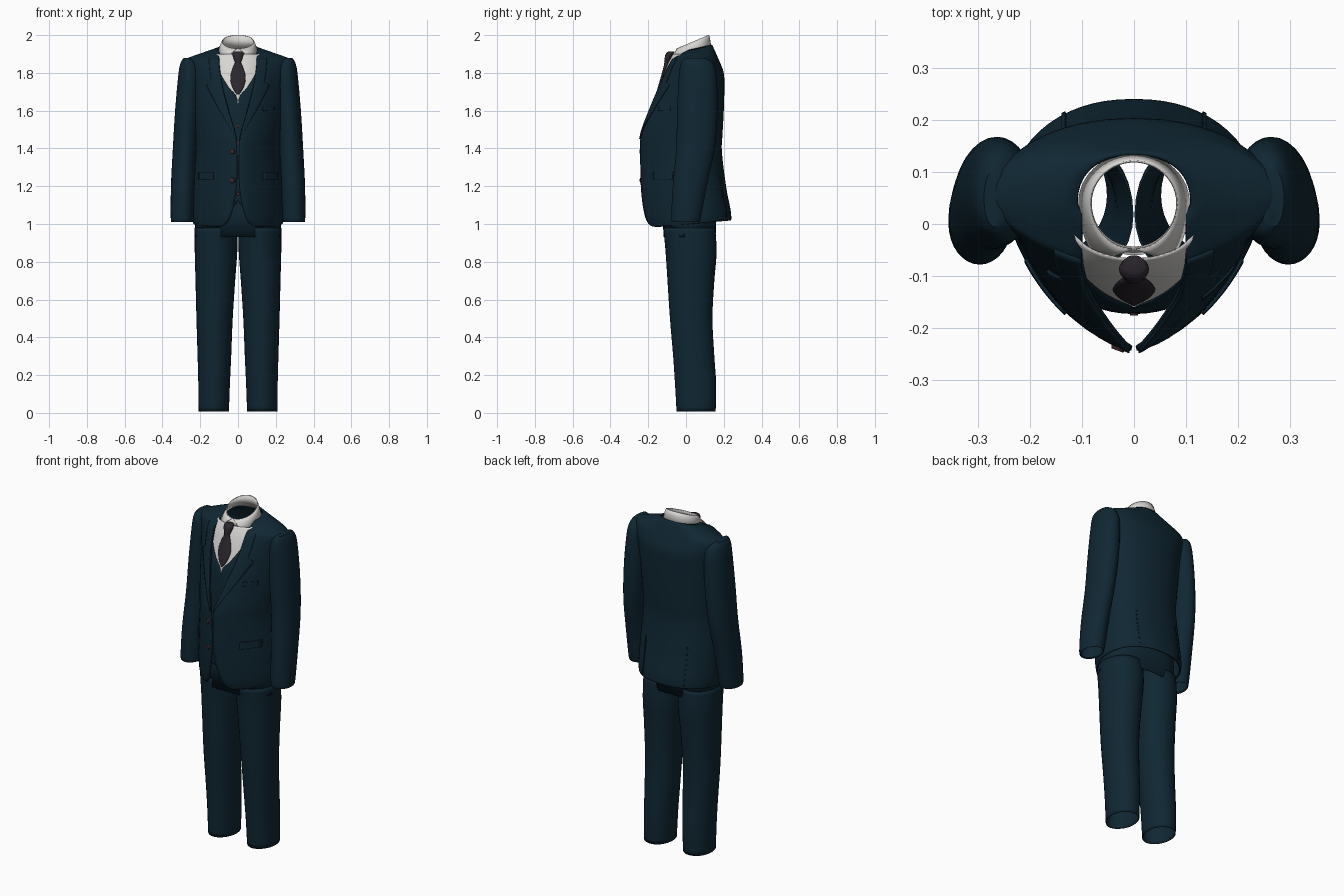
import bpy, bmesh, math
from mathutils import Matrix, Vector

if "Cube" in bpy.data.objects:
    bpy.data.objects.remove(bpy.data.objects["Cube"], do_unlink=True)


def material(name, r, g, b):
    m = bpy.data.materials.new(name)
    m.use_nodes = True
    m.diffuse_color = (r, g, b, 1)
    node = m.node_tree.nodes["Principled BSDF"]
    node.inputs["Base Color"].default_value = (r, g, b, 1)
    node.inputs["Roughness"].default_value = 0.8
    return m


navy = material("navy cloth", 0.005, 0.02, 0.033)
white = material("white cotton", 0.68, 0.67, 0.65)
charcoal = material("charcoal silk", 0.025, 0.02, 0.027)
brown = material("brown horn", 0.05, 0.024, 0.024)


def finish(bm, name, mat, thick=0.0, mirror=False):
    mesh = bpy.data.meshes.new(name)
    bm.to_mesh(mesh)
    bm.free()
    ob = bpy.data.objects.new(name, mesh)
    bpy.context.collection.objects.link(ob)
    mesh.materials.append(mat)
    if mirror:
        mod = ob.modifiers.new("mirror", "MIRROR")
        mod.merge_threshold = 0.002
    if thick:
        ob.modifiers.new("cloth", "SOLIDIFY").thickness = thick
    bpy.ops.object.select_all(action="DESELECT")
    ob.select_set(True)
    bpy.context.view_layer.objects.active = ob
    bpy.ops.object.shade_smooth_by_angle(angle=math.radians(40))
    return ob


def loft(name, rings, mat, closed=True, caps=False, **kw):
    bm = bmesh.new()
    grid = [[bm.verts.new(p) for p in ring] for ring in rings]
    n = len(rings[0])
    for a, b in zip(grid, grid[1:]):
        for j in range(n if closed else n - 1):
            k = (j + 1) % n
            bm.faces.new((a[j], a[k], b[k], b[j]))
    if caps:
        bm.faces.new(grid[-1])
        if caps == "both":
            bm.faces.new(grid[0][::-1])
    return finish(bm, name, mat, **kw)


def smooth_rows(rows, steps=4):
    """Catmull-Rom resampling of a table of section rows."""
    out = []
    for i in range(len(rows) - 1):
        a, b, c, d = (rows[min(max(i + k, 0), len(rows) - 1)] for k in (-1, 0, 1, 2))
        for s in range(steps):
            t = s / steps
            out.append([q + t / 2 * (r - p + t * (2*p - 5*q + 4*r - u + t * (3*(q - r) + u - p)))
                        for p, q, r, u in zip(a, b, c, d)])
    return out + [list(rows[-1])]


def power(v, e):
    return math.copysign(abs(v) ** e, v)


def section(w, yf, ym, yb, t, pf=2.0, pb=2.0):
    """Point on an egg-shaped outline; t runs front, +x side, back."""
    front = math.cos(t) > 0
    e = 2 / (pf if front else pb)
    depth = ym - yf if front else yb - ym
    return w * power(math.sin(t), e), ym - depth * power(math.cos(t), e)


def around(n=32):
    return [2 * math.pi * i / n for i in range(n)]


# Jacket body: z, half width, front, middle, back, opening x, tilt
PF, PB = 1.6, 2.2
jacket = smooth_rows([
    (1.0, .235, -.2, .03, .238, .12, .09),
    (1.015, .24, -.215, .03, .24, .07, .09),
    (1.07, .243, -.229, .03, .235, .035, .05),
    (1.2, .24, -.24, .03, .212, .008, 0),
    (1.38, .226, -.243, .03, .19, .006, 0),
    (1.47, .23, -.24, .03, .193, .012, 0),
    (1.6, .24, -.205, .03, .2, .05, 0),
    (1.72, .25, -.165, .04, .203, .082, 0),
    (1.8, .265, -.13, .05, .2, .095, 0),
    (1.86, .278, -.095, .05, .178, .1, 0),
    (1.885, .25, -.08, .05, .165, .1, .04),
    (1.928, .11, -.04, .04, .138, .1, .22)])


def angle_at(x, w, p=PF):
    return math.asin(min(1, max(0, x / w) ** (p / 2)))


rings = []
for z, w, yf, ym, yb, xo, tilt in jacket:
    t0 = angle_at(xo, w)
    ring = []
    for i in range(29):
        x, y = section(w, yf, ym, yb, t0 + (math.pi - t0) * i / 28, PF, PB)
        ring.append((x if i < 28 else 0, y, z + tilt * (y - ym)))
    rings.append(ring)
loft("jacket_body", rings, navy, closed=False, thick=0.008, mirror=True)


def jacket_row(z):
    for a, b in zip(jacket, jacket[1:]):
        if a[0] <= z <= b[0]:
            f = (z - a[0]) / (b[0] - a[0])
            return [p + f * (q - p) for p, q in zip(a, b)]
    return jacket[-1]


def jacket_point(x, z, lift, back=False):
    _, w, yf, ym, yb, _, tilt = jacket_row(z)
    t = angle_at(x, w, PB if back else PF)
    px, y = section(w + lift, yf - lift, ym, yb + lift, math.pi - t if back else t, PF, PB)
    return px, y, z + tilt * (y - ym)


def patch(name, z0, z1, edges, lift, back=False, mirror=True, rows=12):
    """Cloth piece that follows the jacket between two x edges."""
    rings = []
    for i in range(rows + 1):
        z = z0 + (z1 - z0) * i / rows
        a, b = edges(z)
        if back:
            a, b = b, a
        rings.append([jacket_point(a + (b - a) * j / 6, z, lift, back) for j in range(7)])
    loft(name, rings, navy, closed=False, thick=lift, mirror=mirror)


def lapel_edges(z):
    xo = jacket_row(z)[5]
    width = 0.004 + 0.075 * min(1, (z - 1.45) / 0.28)
    if z > 1.75:
        width = 0.05
    return xo, xo + width


patch("lapels", 1.45, 1.88, lapel_edges, 0.006, rows=30)
patch("pocket_flaps", 1.235, 1.275, lambda z: (.13, .205), 0.006)
patch("breast_pocket", 1.6, 1.622, lambda z: (.13, .19), 0.004, mirror=False)
patch("back_vents", 1.02, 1.25, lambda z: (.13, .137), 0.004, back=True)

# Sleeves: z, centre x, half width, centre y, half depth
sleeve = smooth_rows([
    (1.01, .297, .054, 0, .07), (1.03, .296, .06, 0, .078),
    (1.2, .291, .064, .02, .09), (1.4, .28, .065, .05, .102),
    (1.6, .266, .067, .06, .107), (1.78, .255, .062, .062, .1),
    (1.85, .258, .047, .058, .085), (1.878, .268, .02, .05, .055)])
loft("sleeves", [[(cx + r * math.sin(t), cy - d * math.cos(t), z) for t in around()]
                 for z, cx, r, cy, d in sleeve], navy, caps=True, thick=0.006, mirror=True)

# Trouser legs: z, inner x, outer x, front, back
legs = smooth_rows([
    (.008, .048, .208, -.05, .157), (.15, .043, .21, -.058, .16),
    (.3, .036, .214, -.068, .15), (.5, .028, .22, -.085, .14),
    (.7, .015, .225, -.098, .15), (.85, .004, .229, -.108, .162),
    (.98, .001, .23, -.12, .155)])
rings = []
for z, x0, x1, yf, yb in legs:
    ring = []
    for t in around():
        x, y = section((x1 - x0) / 2, yf, (yf + yb) / 2, yb, t, 1.9, 2.1)
        ring.append(((x0 + x1) / 2 + x, y, z))
    rings.append(ring)
loft("trouser_legs", rings, navy, thick=0.004, mirror=True)

# Trouser seat, hidden under the jacket
loft("trouser_seat", [[(*section(w, yf, .02, yb, t, 2.4, 2.4), z) for t in around(40)]
                      for z, w, yf, yb in ((.93, .229, -.118, .157), (1.05, .225, -.125, .16),
                                           (1.3, .2, -.12, .15))], navy, thick=0.004)

# Shirt front and waistcoat: z, half width, front, waistcoat neckline x
chest = smooth_rows([
    (1.09, .19, -.15, .03), (1.13, .19, -.156, 0), (1.3, .19, -.165, 0), (1.5, .19, -.166, 0),
    (1.66, .19, -.154, .004), (1.72, .19, -.14, .045), (1.78, .18, -.122, .082),
    (1.85, .16, -.095, .115), (1.9, .12, -.068, .119)])


def front_cloth(name, rows, mat, lift, neckline):
    rings = []
    for z, w, yf, xo in rows:
        t0 = angle_at(xo, w, 2) if neckline else 0
        rings.append([(*section(w + lift, yf - lift, 0, .1, t0 + (math.pi / 2 - t0) * i / 14), z)
                      for i in range(15)])
    loft(name, rings, mat, closed=False, thick=0.003, mirror=True)


front_cloth("shirt_front", [r for r in chest if r[0] > 1.62], white, 0, False)
front_cloth("waistcoat", [r for r in chest if r[0] < 1.87], navy, 0.006, True)

# Shirt collar: inner stand, and a fold that ends in two points
stand, fold = [[], []], [[], [], []]
for i in range(25):
    f = i / 24
    t = math.pi * f
    for k, (w, yf, yb, z) in enumerate(((.1, -.06, .13, 1.915), (.083, -.045, .12, 1.965))):
        x, y = section(w, yf, .04, yb, t)
        stand[k].append((x, y, z + (.42 if k else .2) * (y - .04)))
    x, y = section(.085, -.05, .04, .122, .06 + (math.pi - .06) * f)
    top = Vector((x if i < 24 else 0, y, 1.967 + .42 * (y - .04)))
    x, y = section(.107, -.105, .04, .137, .68 + (math.pi - .68) * f)
    low = Vector((x if i < 24 else 0, y, 1.925 - .06 * (1 - f) ** 4))
    fold[0].append(low)
    fold[1].append(top.lerp(low, .4) + Vector((0, 0, .006)))
    fold[2].append(top)
loft("collar_stand", stand, white, closed=False, thick=0.002, mirror=True)
loft("collar_fold", fold, white, closed=False, thick=0.003, mirror=True)

# Necktie: z, half width, centre y, half depth
tie = smooth_rows([
    (1.685, .006, -.15, .008), (1.72, .028, -.141, .009), (1.77, .041, -.126, .01),
    (1.82, .03, -.112, .01), (1.852, .017, -.104, .011), (1.866, .02, -.1, .015),
    (1.9, .029, -.087, .021), (1.912, .022, -.078, .018)])
loft("necktie", [[(w * math.sin(t), cy - d * math.cos(t), z) for t in around(20)]
                 for z, w, cy, d in tie], charcoal, caps="both")


def buttons(name, spots, radius, turn=0.0, mirror=False):
    bm = bmesh.new()
    for p in spots:
        spin = Matrix.Rotation(turn, 4, "Z") @ Matrix.Rotation(math.pi / 2, 4, "X")
        bmesh.ops.create_cone(bm, cap_ends=True, segments=16, radius1=radius,
                              radius2=radius * .8, depth=.008,
                              matrix=Matrix.Translation(p) @ spin)
    finish(bm, name, brown, mirror=mirror)


# Buttons on the jacket, waistcoat and cuffs
jacket_spots = [jacket_point(.03, z, .003) for z in (1.23, 1.385)]
buttons("jacket_buttons", [(-x, y, z) for x, y, z in jacket_spots], .015, -.35)
buttons("waistcoat_buttons", [(0, -.172, 1.16 + .09 * i) for i in range(5)], .009)
buttons("cuff_buttons", [(.325, .066 + .09 * i * .03, 1.06 + .027 * i) for i in range(4)],
        .009, math.pi - .5, mirror=True)
